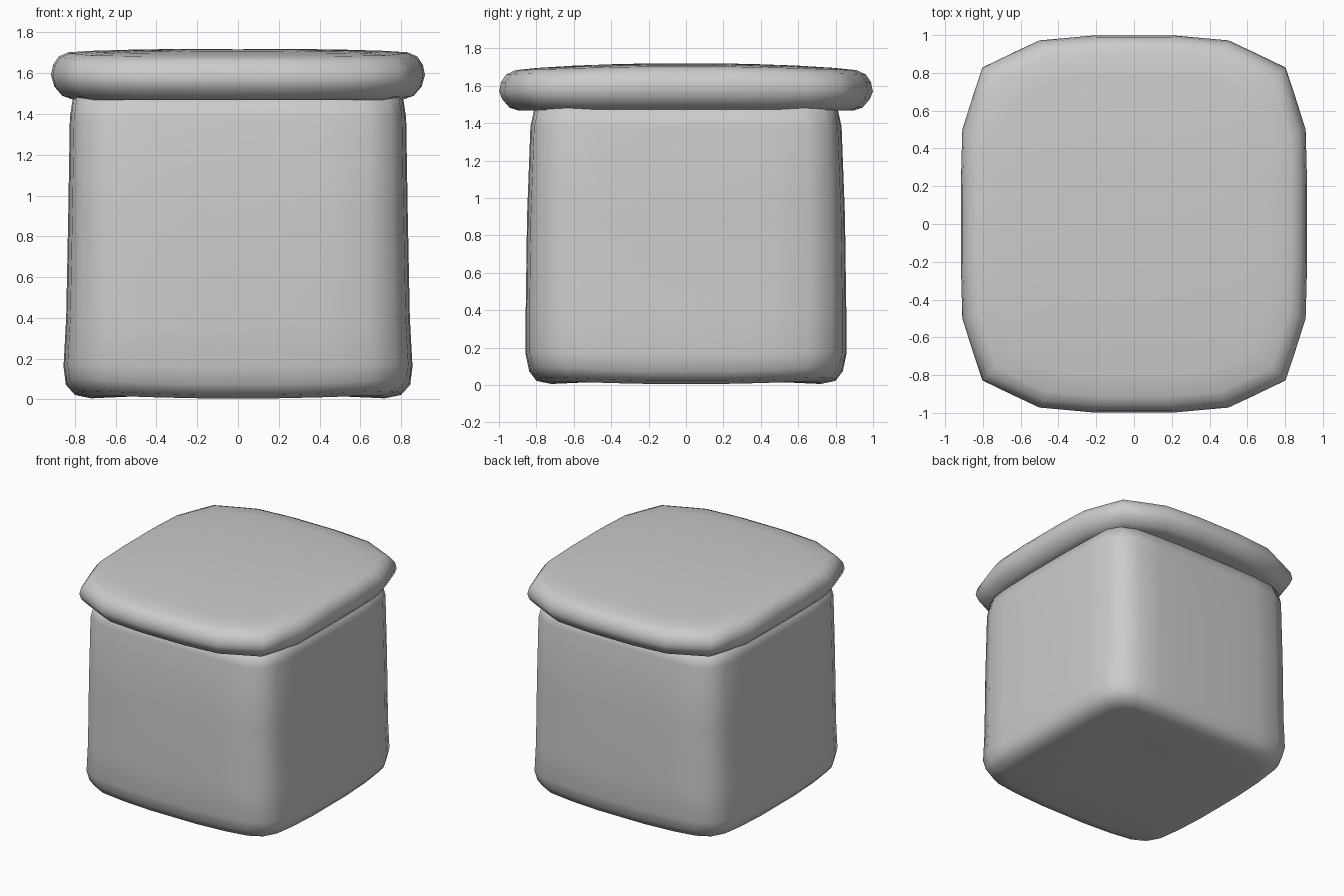
import bpy, bmesh

if "Cube" in bpy.data.objects:
    bpy.data.objects.remove(bpy.data.objects["Cube"])


def mirror_outline(quarter):
    """Complete a closed outline from its +x +y quarter (ordered from +y to +x)."""
    right = quarter + [(x, -y) for x, y in reversed(quarter)]
    return right + [(-x, y) for x, y in reversed(right)]


def loft(name, rings):
    """Skin a stack of equal-length rings and close both ends."""
    bm = bmesh.new()
    loops = [[bm.verts.new(p) for p in ring] for ring in rings]
    n = len(loops[0])
    for a, b in zip(loops, loops[1:]):
        for i in range(n):
            j = (i + 1) % n
            bm.faces.new((a[i], a[j], b[j], b[i]))
    for ring in (loops[0], loops[-1]):
        c = sum((v.co for v in ring), ring[0].co * 0) / n
        centre = bm.verts.new(c)
        for i in range(n):
            bm.faces.new((ring[i], ring[(i + 1) % n], centre))
    bmesh.ops.recalc_face_normals(bm, faces=bm.faces)
    mesh = bpy.data.meshes.new(name)
    bm.to_mesh(mesh)
    bm.free()
    for poly in mesh.polygons:
        poly.use_smooth = True
    obj = bpy.data.objects.new(name, mesh)
    bpy.context.collection.objects.link(obj)
    return obj


# Padded base: half width, half depth, corner cut, height, corner lift
sections = [
    (0.40, 0.40, 0.08, 0.020, 0.0),
    (0.72, 0.72, 0.14, 0.004, 0.02),
    (0.80, 0.80, 0.17, 0.020, 0.03),
    (0.845, 0.838, 0.20, 0.070, 0.04),
    (0.856, 0.857, 0.20, 0.16, 0.02),
    (0.843, 0.857, 0.20, 0.40, 0.0),
    (0.833, 0.85, 0.19, 0.90, 0.0),
    (0.825, 0.832, 0.18, 1.38, 0.0),
    (0.81, 0.81, 0.18, 1.48, 0.0),
    (0.50, 0.50, 0.10, 1.52, 0.0),
]
rings = []
for hx, hy, c, z, lift in sections:
    quarter = [(hx * 0.25, hy), (hx * 0.55, hy - 0.005), (hx - c, hy - 0.02),
               (hx - c * 0.40, hy - c * 0.40),
               (hx - 0.02, hy - c), (hx - 0.005, hy * 0.55), (hx, hy * 0.25)]
    rings.append([(x, y, z + lift * (abs(x * y) / (hx * hy)) ** 2)
                  for x, y in mirror_outline(quarter)])
loft("base", rings)

# Cushion lid: rounded rim, gently domed top
rim = mirror_outline([(0.2, 0.999), (0.5, 0.972), (0.65, 0.902), (0.803, 0.828),
                      (0.857, 0.664), (0.909, 0.5), (0.917, 0.2)])
profile = [(0.55, 1.48), (0.20, 1.477), (0.10, 1.478), (0.055, 1.494),
           (0.016, 1.54), (0.0, 1.598), (0.010, 1.648), (0.038, 1.688),
           (0.085, 1.708), (0.20, 1.714), (0.40, 1.718), (0.65, 1.72)]
rings = []
for inset, z in profile:
    s = (0.917 - inset) / 0.917
    t = 1 - inset
    droop = 0.03 if z > 1.55 else 0.012
    rings.append([(x * s, y * t, z - droop * (y * t) ** 2 - 0.006 * (x * s) ** 2)
                  for x, y in rim])
loft("cushion_lid", rings)
